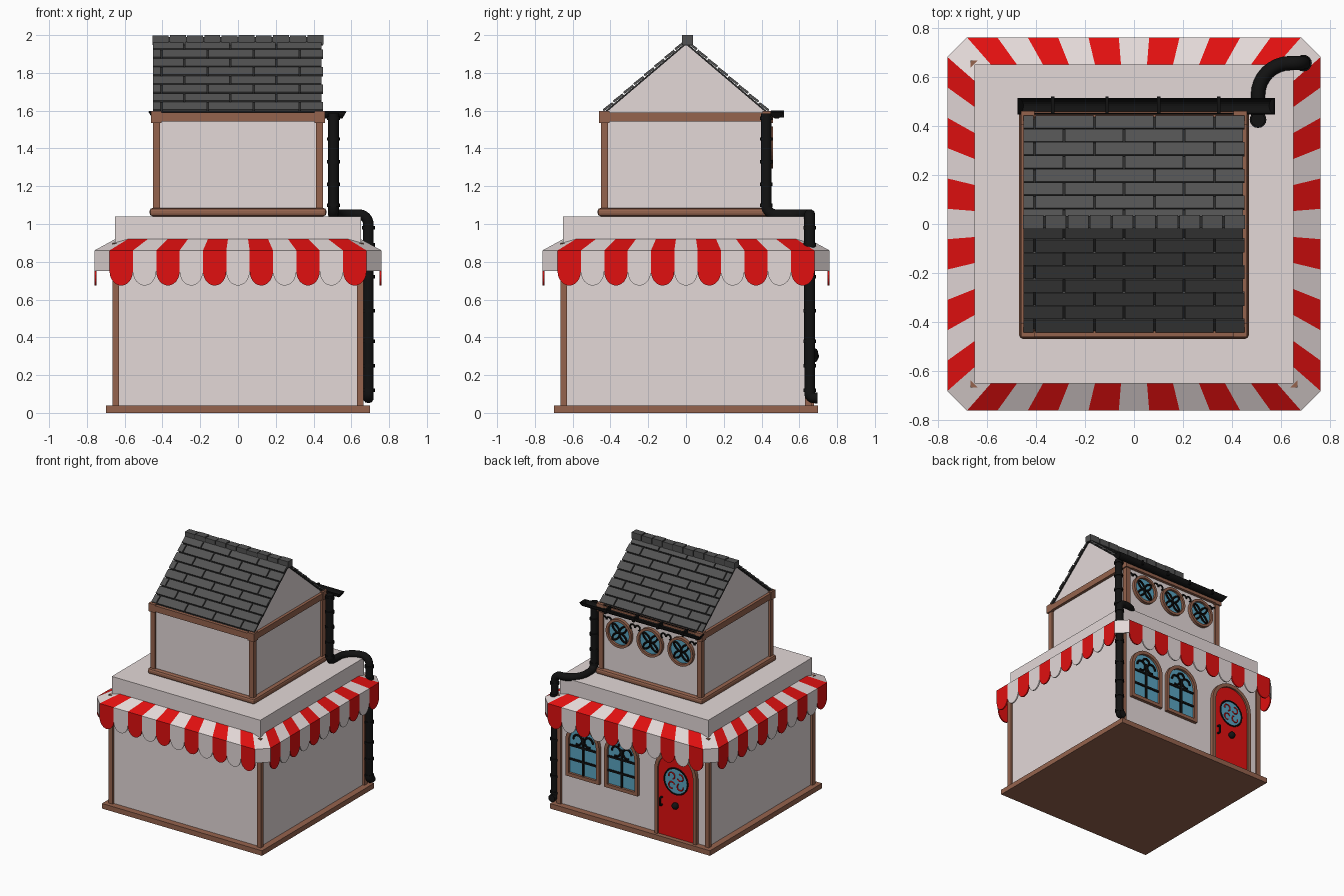
import bpy, bmesh, math
from mathutils import Vector, Matrix

if "Cube" in bpy.data.objects:
    bpy.data.objects.remove(bpy.data.objects["Cube"])

def mat(name, r, g, b):
    m = bpy.data.materials.new(name)
    m.diffuse_color = (r, g, b, 1)
    m.use_nodes = True
    m.node_tree.nodes["Principled BSDF"].inputs["Base Color"].default_value = m.diffuse_color
    return m

WALL = mat("plaster_white", .77, .69, .685)
RED = mat("bright_red", .75, .005, .005)
WOOD = mat("brown_wood", .30, .125, .075)
BLACK = mat("black_iron", .006, .006, .006)
GLASS = mat("blue_glass", .10, .37, .53)
TILE = mat("slate_grey", .085, .085, .085)
GAP = mat("dark_slate", .025, .025, .025)

def finish(name, bm, *mats, recalc=True, smooth=False):
    if recalc:
        bmesh.ops.recalc_face_normals(bm, faces=bm.faces)
    me = bpy.data.meshes.new(name)
    bm.to_mesh(me)
    bm.free()
    for m in mats:
        me.materials.append(m)
    ob = bpy.data.objects.new(name, me)
    bpy.context.collection.objects.link(ob)
    if smooth:
        activate(ob)
        bpy.ops.object.shade_smooth_by_angle(angle=math.radians(40))
    return ob

def activate(ob):
    bpy.ops.object.select_all(action='DESELECT')
    ob.select_set(True)
    bpy.context.view_layer.objects.active = ob

def add_box(bm, c, s, rot=Matrix()):
    m = Matrix.Translation(c) @ rot @ Matrix.Diagonal((*s, 1))
    bmesh.ops.create_cube(bm, size=1, matrix=m)

def boxes(name, items, m, bevel=0):
    bm = bmesh.new()
    for c, s in items:
        add_box(bm, c, s)
    ob = finish(name, bm, m)
    if bevel:
        b = ob.modifiers.new("bevel", 'BEVEL')
        b.width, b.segments = bevel, 2
    return ob

def tube(name, paths, r, m, cyclic=False, res=2):
    cu = bpy.data.curves.new(name, 'CURVE')
    cu.dimensions, cu.bevel_depth, cu.bevel_resolution, cu.use_fill_caps = '3D', r, res, True
    for pts in paths:
        sp = cu.splines.new('POLY')
        sp.points.add(len(pts) - 1)
        for p, q in zip(sp.points, pts):
            p.co = (*q, 1)
        sp.use_cyclic_u = cyclic
    cu.materials.append(m)
    ob = bpy.data.objects.new(name, cu)
    bpy.context.collection.objects.link(ob)
    activate(ob)
    bpy.ops.object.convert(target='MESH')
    bpy.ops.object.shade_smooth_by_angle(angle=math.radians(40))
    return ob

def fillet(pts, radii, n=8):
    # round every inner corner of a path
    out = [Vector(pts[0])]
    for i, r in enumerate(radii, 1):
        p = Vector(pts[i])
        a, b = (Vector(pts[i-1]) - p).normalized(), (Vector(pts[i+1]) - p).normalized()
        c = p + (a + b) * r
        for k in range(n + 1):
            t = k / n * math.pi / 2
            out.append(c - b * r * math.cos(t) - a * r * math.sin(t))
    return out + [Vector(pts[-1])]

def arc(cx, cz, r, a0, a1, y, n=14):
    return [(cx + r * math.cos(a), y, cz + r * math.sin(a))
            for a in (math.radians(a0 + (a1 - a0) * k / n) for k in range(n + 1))]

def arch(cx, z0, zs, r):
    # arched outline in x, z
    return [(cx - r, z0), (cx + r, z0)] + [(p[0], p[2]) for p in arc(cx, zs, r, 0, 180, 0, 20)]

def circle(cx, cz, r):
    return [(p[0], p[2]) for p in arc(cx, cz, r, 0, 360, 0, 32)[:-1]]

def plate(name, outline, y0, y1, m):
    bm = bmesh.new()
    f = bm.faces.new([bm.verts.new((x, y0, z)) for x, z in outline])
    e = bmesh.ops.extrude_face_region(bm, geom=[f])
    bmesh.ops.translate(bm, vec=(0, y1 - y0, 0), verts=[v for v in e['geom'] if isinstance(v, bmesh.types.BMVert)])
    return finish(name, bm, m)

def ring(name, outer, inner, y0, y1, m):
    bm = bmesh.new()
    loops = [[bm.verts.new((x, y, z)) for x, z in o]
             for o, y in ((outer, y0), (outer, y1), (inner, y1), (inner, y0))]
    n = len(outer)
    for k in range(4):
        a, b = loops[k], loops[(k + 1) % 4]
        for i in range(n):
            bm.faces.new((a[i], a[(i+1) % n], b[(i+1) % n], b[i]))
    return finish(name, bm, m)

# Storeys, base and timber
CORNERS = [(sx, sy) for sx in (-1, 1) for sy in (-1, 1)]
boxes("base_plinth", [((0, 0, .02), (1.4, 1.4, .04))], WOOD)
boxes("lower_walls", [((0, 0, .54), (1.3, 1.3, 1.0))], WALL)
boxes("lower_posts", [((.648*a, .648*b, .47), (.035, .035, .86)) for a, b in CORNERS], WOOD)
boxes("upper_walls", [((0, 0, 1.32), (.87, .87, .54))], WALL)
boxes("upper_posts", [((.431*a, .431*b, 1.31), (.038, .038, .48)) for a, b in CORNERS], WOOD)
boxes("middle_moulding", [((0, 0, 1.063), (.935, .935, .044))], WOOD, .015)
boxes("top_beam", [((0, 0, 1.566), (.915, .915, .048))], WOOD)
boxes("beam_corner_blocks", [((.433*a, .433*b, 1.567), (.055, .055, .064)) for a, b in CORNERS], WOOD)

# Gable body and roof underlay
def prism(name, half, prof, m):
    bm = bmesh.new()
    ends = [[bm.verts.new((x, y, z)) for y, z in prof] for x in (-half, half)]
    for e in ends:
        bm.faces.new(e)
    n = len(prof)
    for i in range(n):
        bm.faces.new((ends[0][i], ends[0][(i+1) % n], ends[1][(i+1) % n], ends[1][i]))
    return finish(name, bm, m)
prism("gable_walls", .435, [(-.43, 1.585), (.43, 1.585), (0, 1.952)], WALL)
prism("roof_underlay", .443, [(-.435, 1.592), (0, 1.962), (.435, 1.592), (.427, 1.587), (0, 1.95), (-.427, 1.587)], GAP)

# Roof tiles in running bond
bm = bmesh.new()
rows, tw, ang = 8, .244, math.atan2(.37, .435)
for s in (-1, 1):
    for r in range(rows):
        t = (r + .5) / rows
        x = -.45 - (.075 if r % 2 else .195)
        while x < .45:
            a, b = max(x, -.45), min(x + tw - .008, .45)
            if b - a > .01:
                add_box(bm, ((a+b)/2, s*(.44 - .435*t), 1.598 + .37*t), (b-a, .064, .012), Matrix.Rotation(-s*(ang - .05), 4, 'X'))
            x += tw
finish("roof_tiles", bm, TILE)
w = .91 / 10
boxes("ridge_tiles", [((-.455 + w*(i+.5), .008, 1.972 + .003*(i % 2)), (w - .007, .056, .05)) for i in range(10)], TILE)
boxes("ridge_core", [((0, .008, 1.968), (.9, .048, .045))], GAP)

# Striped awning with scalloped valance
bm = bmesh.new()
OUT, HALF, TOP, THALF, ZT, ZE, ZV = .76, .68, .43, .39, 1.04, .86, .75
n = 11
for k in range(4):
    R = Matrix.Rotation(k * math.pi / 2, 4, 'Z')
    def face(pts, mi):
        bm.faces.new([bm.verts.new(R @ Vector(p)) for p in pts]).material_index = mi
    for i in range(n):
        f0, f1 = 2*i/n - 1, 2*(i+1)/n - 1
        u0, u1, mi = f0*HALF, f1*HALF, 1 - i % 2
        face([(u0, -OUT, ZE), (u1, -OUT, ZE), (f1*THALF, -TOP, ZT), (f0*THALF, -TOP, ZT)], mi)
        c, rr = (u0+u1)/2, (u1-u0)/2
        lobe = [(c + rr*math.cos(a), -OUT, ZV + .076*math.sin(a)) for a in (math.pi*(1 + j/12) for j in range(13))]
        face([(u0, -OUT, ZE)] + lobe + [(u1, -OUT, ZE)], mi)
    face([(HALF, -OUT, ZE), (OUT, -HALF, ZE), (TOP, -THALF, ZT), (THALF, -TOP, ZT)], 0)
    face([(HALF, -OUT, ZV), (OUT, -HALF, ZV), (OUT, -HALF, ZE), (HALF, -OUT, ZE)], 0)
bmesh.ops.remove_doubles(bm, verts=bm.verts, dist=.0005)
aw = finish("striped_awning", bm, WALL, RED, recalc=False)
so = aw.modifiers.new("thickness", 'SOLIDIFY')
so.thickness, so.offset = .01, -1

# Gutter, clips and drainpipe
bm = bmesh.new()
prof = [(.48 + .03*math.cos(a), 1.597 + .034*math.sin(a)) for a in (math.pi*(1 + j/10) for j in range(11))]
e = [[bm.verts.new((x0 if j in (0, 10) else x0 - sg*.02*math.sin(math.pi*j/10), y, z)) for j, (y, z) in enumerate(prof)]
     for x0, sg in ((-.47, -1), (.57, 1))]
for i in range(10):
    bm.faces.new((e[0][i], e[0][i+1], e[1][i+1], e[1][i]))
for v in e:
    bm.faces.new(v)
g = finish("roof_gutter", bm, BLACK)
g.modifiers.new("thickness", 'SOLIDIFY').thickness = .006
boxes("gutter_clips", [((x, .485, 1.583), (.014, .07, .036)) for x in (-.33, -.11, .10, .345)], BLACK)
px, py, qx, qy = .505, .425, .69, .655
path = fillet([(px, py, 1.585), (px, py, 1.05), (px, qy, 1.05), (qx, qy, 1.05), (qx, qy, .08), (qx, qy + .04, .08)],
              [.05, .13, .05, .025])
tube("drainpipe", [path], .029, BLACK, res=3)
bm = bmesh.new()
for x, y, zs in ((px, py, (1.56, 1.45, 1.33, 1.21, 1.10)), (qx, qy, (.98, .89, .72, .54, .38, .25, .12))):
    for z in zs:
        bmesh.ops.create_cone(bm, cap_ends=True, segments=16, radius1=.034, radius2=.034, depth=.018,
                              matrix=Matrix.Translation((x, y, z)))
finish("pipe_collars", bm, BLACK, smooth=True)

# Two arched windows on the back wall
for i, cx in enumerate((.437, .10)):
    nm = f"arched_window_{i+1}_"
    ring(nm + "frame", arch(cx, .285, .565, .147), arch(cx, .312, .565, .12), .64, .675, WOOD)
    plate(nm + "glass", arch(cx, .31, .565, .122), .648, .656, GLASS)
    boxes(nm + "bars", [((cx, .66, .46), (.016, .014, .30)), ((cx, .66, .42), (.24, .014, .014)),
                        ((cx, .66, .53), (.24, .014, .014))], BLACK)
    tube(nm + "scrolls", [arc(cx + s*.048, .585, .038, 90 - s*90, 90 + s*200, .662) for s in (-1, 1)]
         + [arc(cx, .625, .03, 0, 180, .662)], .008, BLACK)

# Arched red door
dx = -.38
ring("door_frame", arch(dx, .04, .55, .183), arch(dx, .04, .55, .155), .64, .678, WOOD)
plate("door_panel", arch(dx, .04, .55, .156), .64, .665, RED)
plate("door_window", circle(dx, .49, .10), .66, .668, GLASS)
tube("door_window_rim", [arc(dx, .49, .102, 0, 360, .668, 32)[:-1]], .006, BLACK, True)
tube("door_window_scrolls", [arc(dx + .052*math.cos(a), .49 + .052*math.sin(a), .026, math.degrees(a) - 60, math.degrees(a) + 200, .669)
                             for a in (math.pi*(.25 + .5*j) for j in range(4))], .005, RED)
bm = bmesh.new()
bmesh.ops.create_uvsphere(bm, u_segments=16, v_segments=10, radius=.026, matrix=Matrix.Translation((dx, .678, .30)))
finish("door_knob", bm, BLACK, smooth=True)
tube("door_handle", [fillet([(-.255, .66, .335), (-.255, .69, .335), (-.255, .69, .275), (-.255, .66, .275)], [.012, .012])], .008, BLACK)

# Three round upper windows with petal fretwork
def petal(cx, cz, a, y):
    pts = []
    for j in range(16):
        t = 2*math.pi*j/16
        u, v = .045 - .04*math.cos(t), .019*math.sin(t)
        pts.append((cx + u*math.cos(a) - v*math.sin(a), y, cz + u*math.sin(a) + v*math.cos(a)))
    return pts
for i, cx in enumerate((-.27, 0, .27)):
    nm = f"round_window_{i+1}_"
    ring(nm + "frame", circle(cx, 1.405, .112), circle(cx, 1.405, .092), .425, .46, WOOD)
    plate(nm + "glass", circle(cx, 1.405, .094), .433, .441, GLASS)
    tube(nm + "fretwork", [petal(cx, 1.405, math.pi*(.25 + .5*j), .446) for j in range(4)], .0075, BLACK, True)

# Iron scrolls between the round windows
tube("wall_scrolls", [arc(x + s*.022, z, .02, 90 - s*150, 90 + s*90, .444) for x in (-.385, -.135, .135, .385)
                      for s in (-1, 1) for z in (1.485,)], .006, BLACK)
